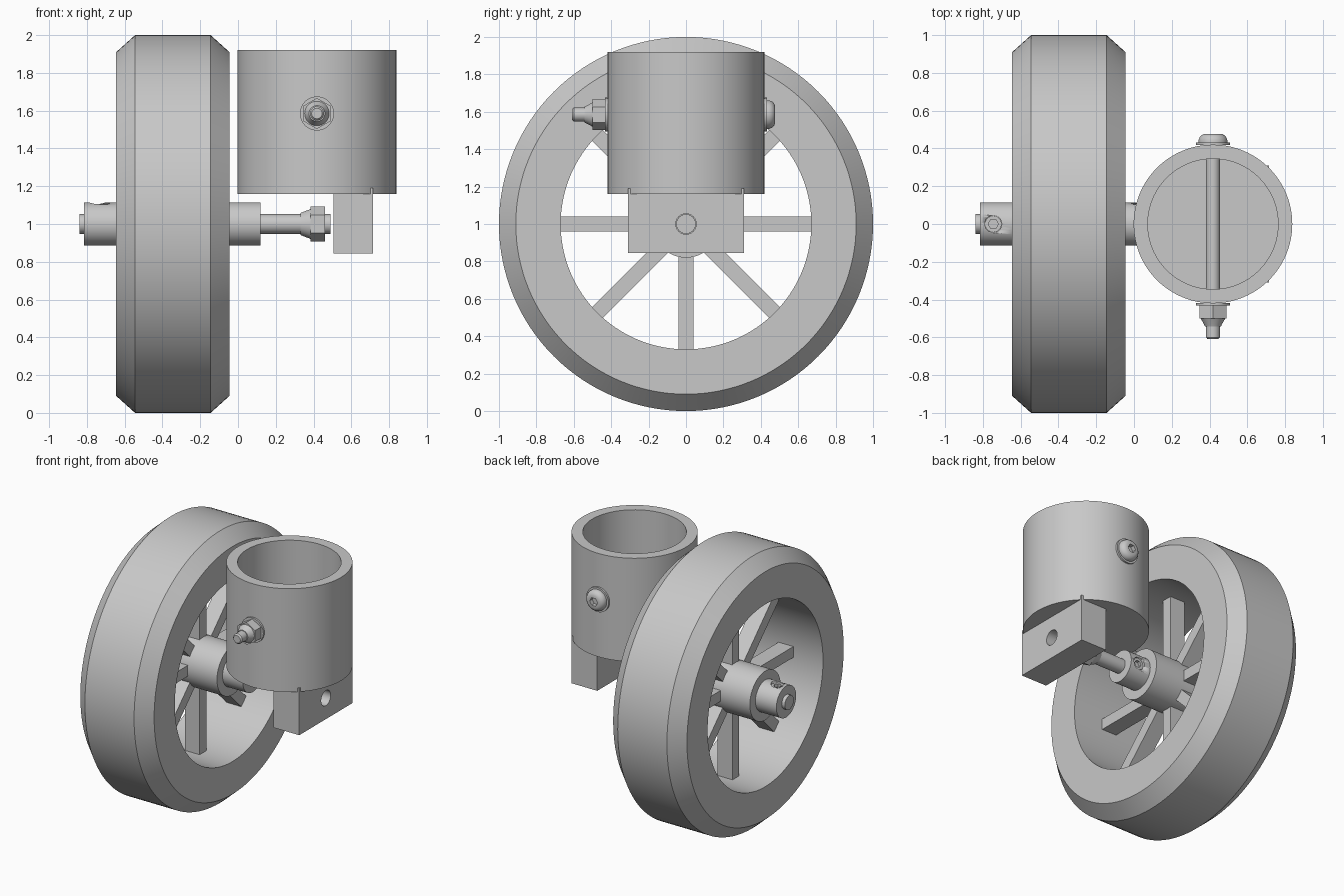
import bpy, bmesh, math
from mathutils import Matrix, Vector

old = bpy.data.objects.get("Cube")
if old:
    bpy.data.objects.remove(old)

grey = bpy.data.materials.new("grey")
grey.use_nodes = True
grey.diffuse_color = (0.58, 0.58, 0.58, 1)
grey.node_tree.nodes["Principled BSDF"].inputs["Base Color"].default_value = grey.diffuse_color

TURN = {"x": Matrix.Rotation(math.pi / 2, 4, "Y"),
        "y": Matrix.Rotation(-math.pi / 2, 4, "X"),
        "z": Matrix.Identity(4)}


def finish(name, bm):
    bmesh.ops.recalc_face_normals(bm, faces=bm.faces)
    mesh = bpy.data.meshes.new(name)
    bm.to_mesh(mesh)
    bm.free()
    mesh.materials.append(grey)
    ob = bpy.data.objects.new(name, mesh)
    bpy.context.collection.objects.link(ob)
    return ob


def activate(ob):
    bpy.ops.object.select_all(action="DESELECT")
    ob.select_set(True)
    bpy.context.view_layer.objects.active = ob


def lathe(name, profile, axis, centre=(0, 0, 0), sides=64, start=0.0, closed=False):
    """Turn (position along axis, radius) points; open profiles are capped."""
    bm = bmesh.new()
    rings = []
    for along, r in profile:
        rings.append([bm.verts.new((r * math.cos(a), r * math.sin(a), along))
                      for a in (start + math.tau * i / sides for i in range(sides))])
    pairs = list(zip(rings, rings[1:]))
    if closed:
        pairs.append((rings[-1], rings[0]))
    else:
        bm.faces.new(rings[0])
        bm.faces.new(rings[-1])
    for a, b in pairs:
        for i in range(sides):
            j = (i + 1) % sides
            bm.faces.new((a[i], a[j], b[j], b[i]))
    bm.transform(Matrix.Translation(centre) @ TURN[axis])
    ob = finish(name, bm)
    if sides > 6:
        activate(ob)
        bpy.ops.object.shade_smooth_by_angle(angle=math.radians(25))
    return ob


def rod(name, a, b, r, axis, centre, **kw):
    return lathe(name, [(a, r), (b, r)], axis, centre, **kw)


def box(name, low, high):
    low, high = Vector(low), Vector(high)
    bm = bmesh.new()
    bmesh.ops.create_cube(bm, size=1)
    bm.transform(Matrix.Translation((low + high) / 2) @ Matrix.Diagonal((*(high - low), 1)))
    return finish(name, bm)


def cut(ob, cutter):
    mod = ob.modifiers.new("cut", "BOOLEAN")
    mod.operation, mod.object, mod.solver = "DIFFERENCE", cutter, "EXACT"
    activate(ob)
    bpy.ops.object.modifier_apply(modifier=mod.name)
    bpy.data.objects.remove(cutter)


# Wheel: chamfered tyre, hub and eight spokes
AXIS = (0, 0, 1)
X0, X1, MID = -0.645, -0.045, -0.345
lathe("tyre", [(X0, 0.67), (X0, 0.91), (X0 + 0.1, 1), (X1 - 0.1, 1), (X1, 0.91), (X1, 0.67)],
      "x", AXIS, sides=128, closed=True)
rod("hub", X0, X1, 0.18, "x", AXIS)
for i in range(8):
    spoke = box("spoke", (-0.06, -0.04, 0.16), (0.06, 0.04, 0.675))
    spoke.matrix_world = (Matrix.Translation((MID, 0, 1))
                          @ Matrix.Rotation(i * math.pi / 4, 4, "X"))

# Axle with its lock nut
rod("axle", -0.84, 0.49, 0.052, "x", AXIS)
lathe("axle_nut_collar", [(0.33, 0.058), (0.345, 0.064), (0.387, 0.08)], "x", AXIS)
rod("axle_nut", 0.385, 0.46, 0.093, "x", AXIS, sides=6)

# Shaft collars, each with a recessed socket set screw
for side, a, b, screw_x, axis in (("right", X1, 0.12, 0.05, "y"),
                                  ("left", -0.815, X0, -0.745, "z")):
    collar = rod(side + "_collar", a, b, 0.115, "x", AXIS)
    at = (screw_x, 0, 1)
    cut(collar, rod("cutter", 0.07, 0.2, 0.045, axis, at, sides=32))
    screw = rod(side + "_set_screw", 0.065, 0.1, 0.044, axis, at, sides=32)
    cut(screw, rod("cutter", 0.08, 0.2, 0.027, axis, at, sides=6))

# Cup with a closed floor
CX = 0.418
lathe("cup", [(1.16, 0.42), (1.92, 0.42), (1.92, 0.345), (1.24, 0.345)], "z", (CX, 0, 0), sides=96)

# Mounting block with the axle hole
block = box("mounting_block", (0.505, -0.31, 0.845), (0.715, 0.31, 1.19))
cut(block, rod("cutter", 0.4, 0.9, 0.055, "x", AXIS, sides=48))

# Cross bolt through the cup
BOLT = (CX, 0, 1.585)
lathe("cross_bolt", [(-0.61, 0.028), (-0.6, 0.037), (0.43, 0.037)], "y", BOLT, sides=32)
for name, a, b in (("front_washer", -0.432, -0.418), ("back_washer", 0.418, 0.432)):
    rod(name, a, b, 0.09, "y", BOLT)
rod("bolt_nut", -0.5, -0.43, 0.082, "y", BOLT, sides=6, start=math.pi / 2)
lathe("bolt_nut_collar", [(-0.543, 0.042), (-0.53, 0.048), (-0.498, 0.066)], "y", BOLT, sides=32)
head = lathe("bolt_head", [(0.43, 0.076), (0.445, 0.076), (0.46, 0.07), (0.471, 0.059), (0.477, 0.045)],
             "y", BOLT)
cut(head, rod("cutter", 0.446, 0.6, 0.032, "y", BOLT, sides=6))
